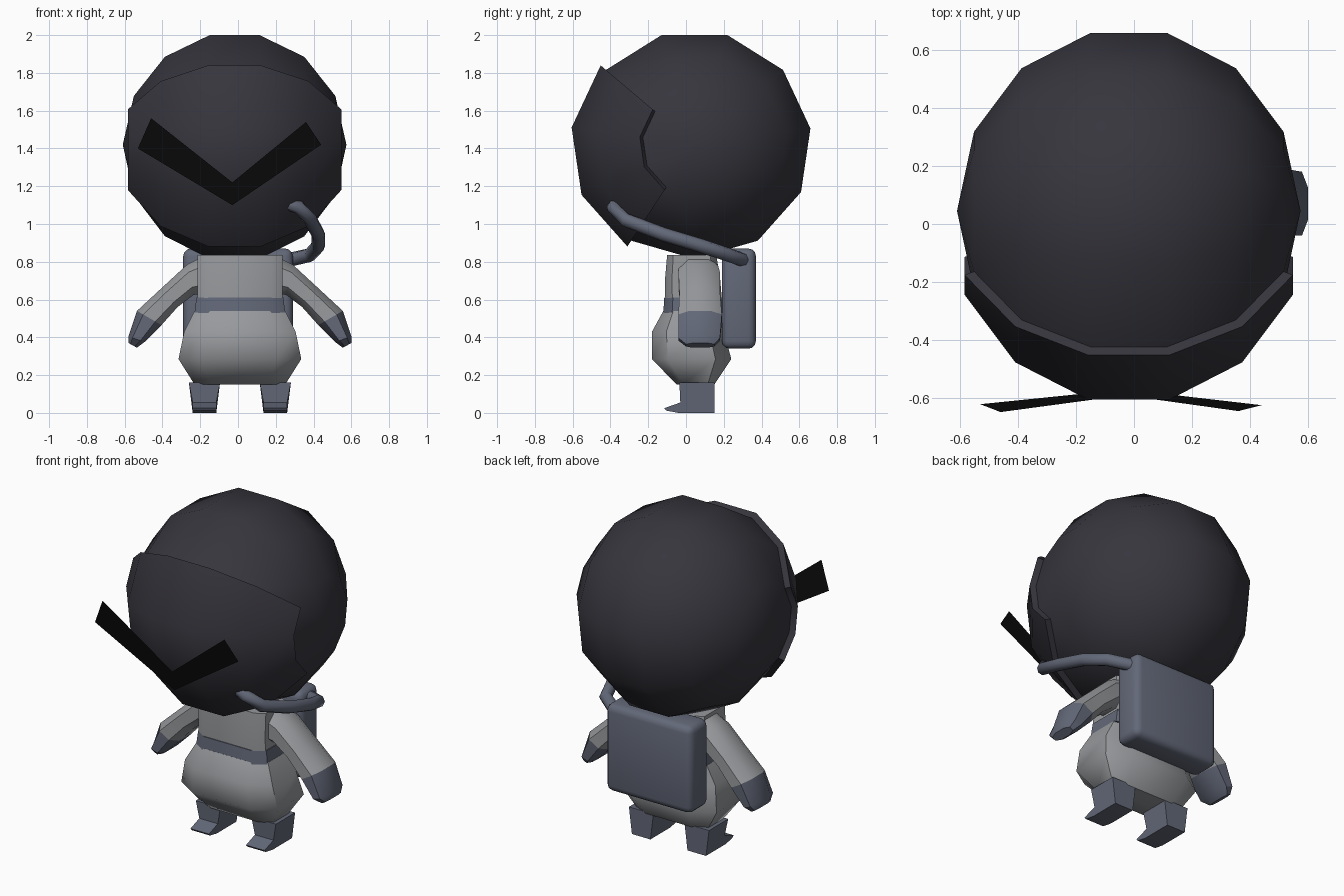
import bpy, bmesh, math
from mathutils import Matrix, Vector

if "Cube" in bpy.data.objects:
    bpy.data.objects.remove(bpy.data.objects["Cube"])


def material(name, rgb):
    m = bpy.data.materials.new(name)
    m.diffuse_color = (*rgb, 1)
    m.use_nodes = True
    m.node_tree.nodes["Principled BSDF"].inputs["Base Color"].default_value = m.diffuse_color
    return m


DARK = material("dark_shell", (0.038, 0.036, 0.047))
BLACK = material("black", (0.003, 0.003, 0.003))
SUIT = material("suit_grey", (0.31, 0.32, 0.335))
SLATE = material("slate", (0.125, 0.14, 0.19))
MID = 0.01  # body symmetry plane


def finish(name, bm, mat, angle=40):
    bmesh.ops.recalc_face_normals(bm, faces=bm.faces)
    me = bpy.data.meshes.new(name)
    bm.to_mesh(me)
    bm.free()
    ob = bpy.data.objects.new(name, me)
    bpy.context.collection.objects.link(ob)
    me.materials.append(mat)
    bpy.ops.object.select_all(action='DESELECT')
    ob.select_set(True)
    bpy.context.view_layer.objects.active = ob
    bpy.ops.object.shade_smooth_by_angle(angle=math.radians(angle))
    return ob


def loft(name, rings, mat, angle=40, side=1):
    """Skin closed rings of points; side=-1 mirrors across the body plane."""
    bm = bmesh.new()
    loops = [[bm.verts.new((MID + side * (p[0] - MID), p[1], p[2])) for p in r] for r in rings]
    for a, b in zip(loops, loops[1:]):
        for i in range(len(a)):
            j = (i + 1) % len(a)
            bm.faces.new((a[i], a[j], b[j], b[i]))
    bm.faces.new(loops[0])
    bm.faces.new(loops[-1])
    return finish(name, bm, mat, angle)


def octagon(c, u, v, k):
    """Rectangle of half-axes u, v with corners cut at fraction k."""
    return [c + u * a + v * b for a, b in
            ((1, -k), (1, k), (k, 1), (-k, 1), (-1, k), (-1, -k), (-k, -1), (k, -1))]


def slice_z(z, hx, y0, y1, k=0.6):
    return octagon(Vector((MID, (y0 + y1) / 2, z)), Vector((hx, 0, 0)),
                   Vector((0, (y1 - y0) / 2, 0)), k)


def slice_arm(top, bottom, y0, y1, k=0.5):
    t, b = Vector((top[0], 0, top[1])), Vector((bottom[0], 0, bottom[1]))
    return octagon((t + b) / 2 + Vector((0, (y0 + y1) / 2, 0)), (t - b) / 2,
                   Vector((0, (y1 - y0) / 2, 0)), k)


# Helmet: 11 x 7 sphere with its axis along x, a flat edge on top
C = Vector((-0.018, 0.045, 1.42))
bm = bmesh.new()
bmesh.ops.create_uvsphere(bm, u_segments=11, v_segments=7, radius=1)
bmesh.ops.rotate(bm, verts=bm.verts, matrix=Matrix.Rotation(math.pi / 2, 3, 'Y'))
ring = [v.co for v in bm.verts if abs(v.co.x - 0.2225) < 0.02]
first = math.degrees(math.atan2(ring[0].z, ring[0].y))
bmesh.ops.rotate(bm, verts=bm.verts,
                 matrix=Matrix.Rotation(math.radians(270 - first), 3, 'X'))
# Raised visor: three front bands, leaving out the pole triangles
front = []
for f in bm.faces:
    c = f.calc_center_median()
    ang = math.degrees(math.atan2(c.z, c.y)) % 360
    if len(f.verts) == 4 and 138 < ang < 237:
        front.append(f)
ext = bmesh.ops.extrude_face_region(bm, geom=front)
for v in ext['geom']:
    if isinstance(v, bmesh.types.BMVert):
        v.co *= 1.06
bmesh.ops.delete(bm, geom=front, context='FACES')
for v in bm.verts:
    v.co = C + Vector((v.co.x * 0.592, v.co.y * 0.636, v.co.z * 0.62))
finish("helmet", bm, DARK, 45)

# Flat chevron in front of the visor
bm = bmesh.new()
outline = [(-0.53, 1.40), (-0.03, 1.10), (0.44, 1.42), (0.36, 1.54), (-0.03, 1.22), (-0.46, 1.56)]
vs = [bm.verts.new((x, -0.57 - (z - 1.1) * 0.17, z)) for x, z in outline]
bm.faces.new((vs[0], vs[1], vs[4], vs[5]))
bm.faces.new((vs[1], vs[2], vs[3], vs[4]))
finish("visor_chevron", bm, BLACK)

# Torso, belt and bulging hips
loft("torso", [slice_z(0.60, 0.225, -0.11, 0.19, 0.75),
               slice_z(0.72, 0.225, -0.11, 0.18, 0.75),
               slice_z(0.835, 0.225, -0.10, 0.16, 0.75)], SUIT)
loft("belt", [slice_z(0.53, 0.24, -0.12, 0.19, 0.7),
              slice_z(0.61, 0.23, -0.115, 0.19, 0.7)], SLATE)
loft("hips", [slice_z(0.15, 0.24, -0.05, 0.15, 0.65),
              slice_z(0.285, 0.325, -0.18, 0.24, 0.6),
              slice_z(0.43, 0.295, -0.18, 0.20, 0.6),
              slice_z(0.54, 0.24, -0.12, 0.18, 0.65)], SUIT, 50)

# Arms, hands and boots on both sides
boot = [(0.15, 0), (0.15, 0.16), (-0.035, 0.16), (-0.03, 0.055),
        (-0.115, 0.025), (-0.105, 0.012), (-0.04, 0)]
for label, s in (("right", 1), ("left", -1)):
    loft(label + "_arm", [slice_arm((0.20, 0.83), (0.19, 0.63), -0.04, 0.17),
                          slice_arm((0.29, 0.785), (0.255, 0.625), -0.04, 0.18),
                          slice_arm((0.42, 0.665), (0.34, 0.56), -0.035, 0.18),
                          slice_arm((0.555, 0.54), (0.425, 0.465), -0.04, 0.19)], SUIT, 40, s)
    loft(label + "_hand", [slice_arm((0.555, 0.54), (0.425, 0.465), -0.04, 0.19),
                           slice_arm((0.60, 0.405), (0.515, 0.375), -0.04, 0.18),
                           slice_arm((0.60, 0.37), (0.555, 0.345), 0.0, 0.15)], SLATE, 30, s)
    loft(label + "_boot", [[(x + (w if z > 0.1 else 0), y, z) for y, z in boot]
                           for x, w in ((0.135, -0.02), (0.26, 0.02))], SLATE, 30, s)

# Backpack: bevelled box
bm = bmesh.new()
bmesh.ops.create_cube(bm, size=1)
for v in bm.verts:
    v.co = Vector((v.co.x * 0.58, 0.28 + v.co.y * 0.18, 0.605 + v.co.z * 0.53))
bmesh.ops.bevel(bm, geom=bm.edges[:], offset=0.04, segments=3, profile=0.5, affect='EDGES')
finish("backpack", bm, SLATE)

# Air hose: tube from the backpack to the front of the helmet
path = [Vector(p) for p in ((0.25, -0.37, 1.115), (0.32, -0.385, 1.09), (0.385, -0.32, 1.02),
                            (0.425, -0.12, 0.945), (0.425, 0.08, 0.885),
                            (0.38, 0.23, 0.835), (0.27, 0.30, 0.81))]
tube = []
for i, p in enumerate(path):
    d = (path[min(i + 1, len(path) - 1)] - path[max(i - 1, 0)]).normalized()
    u = d.cross(Vector((0, 0, 1))).normalized()
    w = u.cross(d)
    tube.append([p + (u * math.cos(a) + w * math.sin(a)) * 0.037
                 for a in (k * math.pi / 4 for k in range(8))])
loft("air_hose", tube, SLATE, 50)
